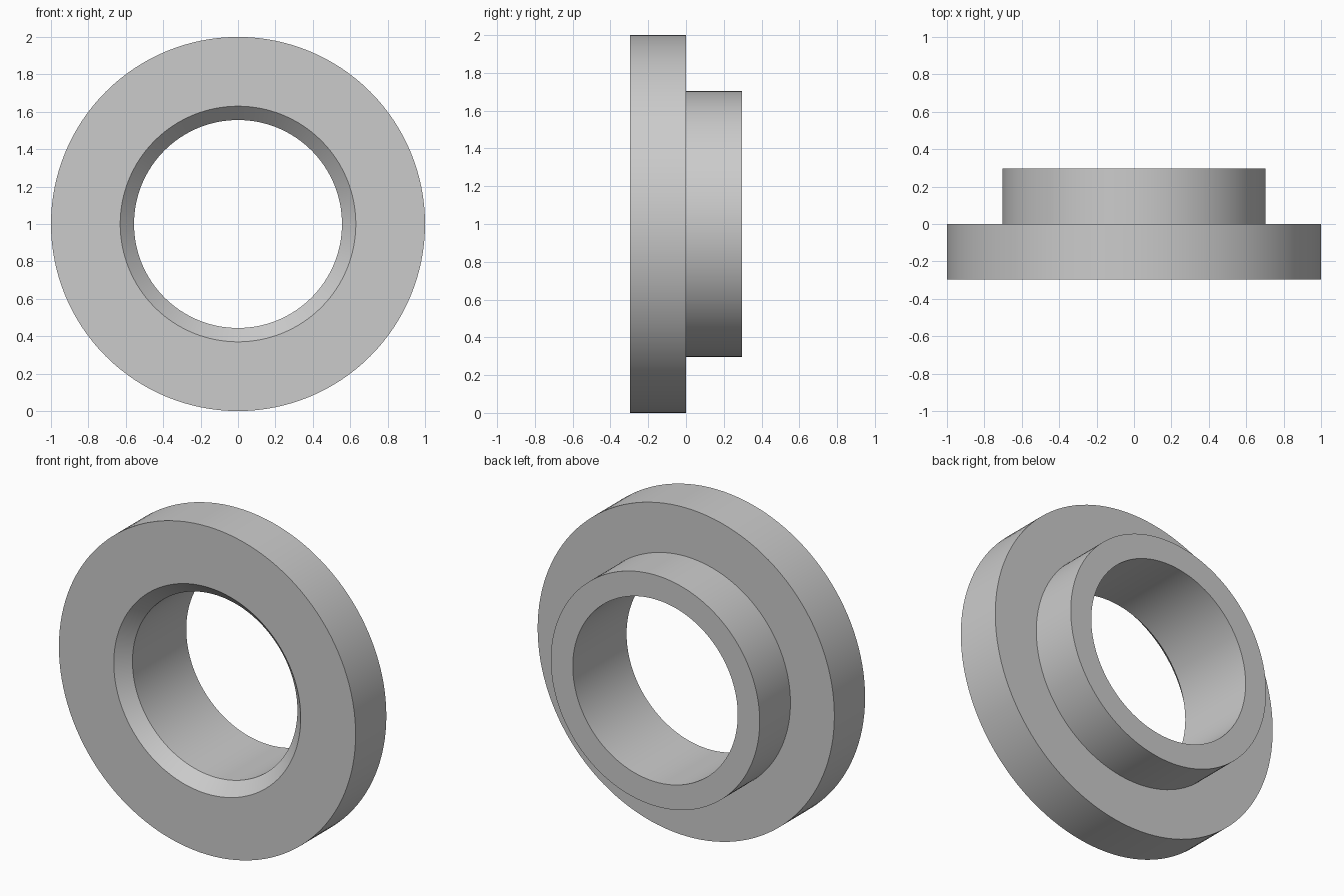
import bpy
import bmesh
import math
from mathutils import Matrix

cube = bpy.data.objects.get("Cube")
if cube:
    bpy.data.objects.remove(cube, do_unlink=True)

# Plain grey metal
grey = bpy.data.materials.new("grey metal")
grey.use_nodes = True
colour = (0.6, 0.6, 0.6, 1.0)
grey.diffuse_color = colour
grey.node_tree.nodes["Principled BSDF"].inputs["Base Color"].default_value = colour

# Flange, spigot and bore sizes
SEGMENTS = 128
FLANGE, SPIGOT, BORE = 1.0, 0.704, 0.556
HALF, CHAMFER = 0.296, 0.074

# Closed section (radius, y) revolved around the y axis
section = [
    (FLANGE, -HALF), (FLANGE, 0), (SPIGOT, 0), (SPIGOT, HALF),
    (BORE, HALF), (BORE, CHAMFER - HALF), (BORE + CHAMFER, -HALF),
]

bm = bmesh.new()
rings = []
for i in range(SEGMENTS):
    turn = Matrix.Rotation(math.tau * i / SEGMENTS, 3, 'Y')
    rings.append([bm.verts.new(turn @ Matrix.Identity(3) @ p)
                  for p in ((Matrix.Identity(3).col[0] * r
                             + Matrix.Identity(3).col[1] * y) for r, y in section)])
for i, ring in enumerate(rings):
    following = rings[(i + 1) % SEGMENTS]
    for j in range(len(section)):
        k = (j + 1) % len(section)
        bm.faces.new((ring[j], ring[k], following[k], following[j]))
bmesh.ops.recalc_face_normals(bm, faces=bm.faces)
bmesh.ops.translate(bm, verts=bm.verts, vec=(0, 0, FLANGE))

# Flanged bushing
mesh = bpy.data.meshes.new("flanged_bushing")
bm.to_mesh(mesh)
bm.free()
mesh.materials.append(grey)
bushing = bpy.data.objects.new("flanged_bushing", mesh)
bpy.context.collection.objects.link(bushing)

# Smooth walls, crisp rims
bpy.ops.object.select_all(action='DESELECT')
bushing.select_set(True)
bpy.context.view_layer.objects.active = bushing
bpy.ops.object.shade_smooth_by_angle(angle=math.radians(30))
